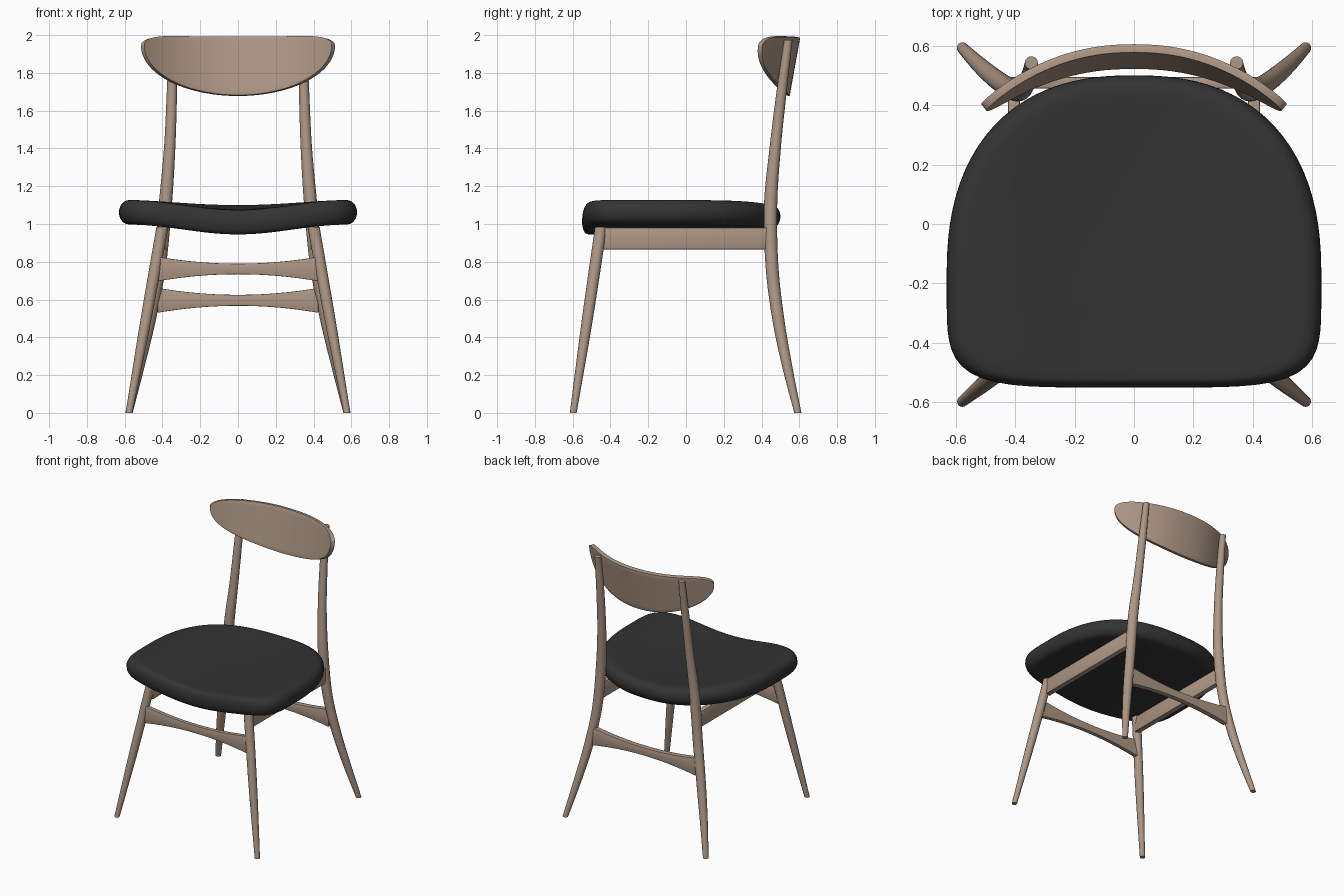
import bpy, bmesh, math
from mathutils import Vector

cube = bpy.data.objects.get("Cube")
if cube:
    bpy.data.objects.remove(cube, do_unlink=True)


def material(name, rgb):
    m = bpy.data.materials.new(name)
    m.use_nodes = True
    m.diffuse_color = (*rgb, 1)
    bsdf = m.node_tree.nodes["Principled BSDF"]
    bsdf.inputs["Base Color"].default_value = (*rgb, 1)
    bsdf.inputs["Roughness"].default_value = 0.6
    return m


wood = material("pale walnut wood", (0.42, 0.31, 0.235))
leather = material("black leather", (0.033, 0.033, 0.033))


def finish(bm, name, mat, thickness=0, bevel=0, angle=40):
    """Turn a bmesh into a smooth-shaded object with applied modifiers."""
    bmesh.ops.remove_doubles(bm, verts=bm.verts, dist=0.0005)
    bmesh.ops.recalc_face_normals(bm, faces=bm.faces)
    mesh = bpy.data.meshes.new(name)
    bm.to_mesh(mesh)
    bm.free()
    ob = bpy.data.objects.new(name, mesh)
    bpy.context.collection.objects.link(ob)
    mesh.materials.append(mat)
    bpy.ops.object.select_all(action="DESELECT")
    ob.select_set(True)
    bpy.context.view_layer.objects.active = ob
    if thickness:
        mod = ob.modifiers.new("thickness", "SOLIDIFY")
        mod.thickness = thickness
        mod.offset = 0
        bpy.ops.object.modifier_apply(modifier=mod.name)
    if bevel:
        mod = ob.modifiers.new("soft edges", "BEVEL")
        mod.width = bevel
        mod.segments = 2
        bpy.ops.object.modifier_apply(modifier=mod.name)
    bpy.ops.object.shade_smooth_by_angle(angle=math.radians(angle))
    return ob


def loft(bm, rings):
    """Skin closed rings of points and cap both ends."""
    loops = [[bm.verts.new(p) for p in ring] for ring in rings]
    n = len(loops[0])
    for a, b in zip(loops, loops[1:]):
        for i in range(n):
            j = (i + 1) % n
            bm.faces.new((a[i], a[j], b[j], b[i]))
    bm.faces.new(loops[0][::-1])
    bm.faces.new(loops[-1])


def spline(points, steps=8):
    """Catmull-Rom samples through (x, y, z, radius) points."""
    pts = [Vector(p) for p in points]
    pts = [2 * pts[0] - pts[1]] + pts + [2 * pts[-1] - pts[-2]]
    out = []
    for a, b, c, d in zip(pts, pts[1:], pts[2:], pts[3:]):
        for k in range(steps):
            t = k / steps
            out.append(0.5 * (2 * b + (c - a) * t + (2 * a - 5 * b + 4 * c - d) * t * t
                              + (3 * b - a - 3 * c + d) * t ** 3))
    return out + [pts[-2]]


def turned_leg(name, points, side):
    bm = bmesh.new()
    turn = [math.tau * i / 20 for i in range(20)]
    loft(bm, [[(side * x + r * math.cos(a), y + r * math.sin(a), z) for a in turn]
              for x, y, z, r in spline(points)])
    finish(bm, name, wood)


def panel(name, half, top, bottom, depth, thickness, cols=48, rows=10):
    """Upright board between two edge curves, bent by depth(x, z)."""
    bm = bmesh.new()
    grid = []
    for i in range(cols + 1):
        x = half * math.sin(math.pi * (i / cols - 0.5))
        lo, hi = bottom(x), top(x)
        zs = [lo + (hi - lo) * j / rows for j in range(rows + 1)]
        grid.append([bm.verts.new((x, depth(x, z), z)) for z in zs])
    for a, b in zip(grid, grid[1:]):
        for j in range(rows):
            bm.faces.new((a[j], b[j], b[j + 1], a[j + 1]))
    finish(bm, name, wood, thickness, 0.003)


# Legs and side rails
front_path = [(0.577, -0.597, 0, 0.018), (0.488, -0.523, 0.49, 0.029), (0.4, -0.45, 0.985, 0.032)]
back_path = [(0.577, 0.592, 0, 0.019), (0.52, 0.535, 0.25, 0.027), (0.465, 0.488, 0.5, 0.032),
             (0.415, 0.455, 0.78, 0.034), (0.385, 0.448, 1.1, 0.035), (0.362, 0.472, 1.4, 0.03),
             (0.35, 0.506, 1.7, 0.027), (0.345, 0.542, 1.975, 0.022)]
for label, side in (("left", 1), ("right", -1)):
    turned_leg("front_leg_" + label, front_path, side)
    turned_leg("back_leg_" + label, back_path, side)
    bm = bmesh.new()
    bmesh.ops.create_cube(bm, size=1)
    for v in bm.verts:
        v.co = (side * 0.403 + v.co.x * 0.04, v.co.y * 0.9 - 0.003, 0.923 + v.co.z * 0.116)
    finish(bm, "side_rail_" + label, wood, bevel=0.005)

# Waisted stretchers
for name, z, y, thick in (("front_stretcher", 0.762, -0.484, 0.03),
                          ("back_stretcher", 0.597, 0.475, 0.038)):
    shift = 0.0 if y < 0 else -0.002
    panel(name, 0.425,
          lambda x: z + 0.028 + 0.036 * (x / 0.42) ** 2,
          lambda x: z - 0.028 + shift - 0.036 * (x / 0.42) ** 2,
          lambda x, h: y, thick, cols=24, rows=2)

# Curved backrest
HALF = 0.505
panel("backrest", HALF,
      lambda x: 1.945 + 0.05 * max(0, 1 - abs(x / HALF) ** 9) ** 0.5 * (0.88 + 0.2 * (x / HALF) ** 2),
      lambda x: 1.945 - 0.265 * max(0, 1 - (x / HALF) ** 2) ** 0.5,
      lambda x, z: 0.591 - 0.19 * abs(x / HALF) ** 2.2 - 0.18 * (1.99 - z),
      0.028)


# Padded saddle seat
def outline(a):
    c, s = math.cos(a), math.sin(a)
    n = 2.4 if s > 0 else 5
    r = (abs(c) ** n + abs(s) ** n) ** (-1 / n)
    return 0.63 * c * r, (0.68 if s > 0 else 0.37) * s * r


def seat_point(a, scale, h):
    x, y = outline(a)
    x, y = x * scale, y * scale - 0.18
    saddle = math.sin(math.pi / 2 * min(1, abs(x) / 0.58)) ** 2
    back = max(0, min(1, (y + 0.2) / 0.7)) ** 2
    return x, y, 1.01 + h + 0.052 * saddle + 0.03 * back * (1 - saddle)


inner = [0.02, 0.2, 0.4, 0.6, 0.76, 0.86]
edge = [(0.9 + 0.1 * math.cos(t) ** 0.8, 0.065 * math.sin(t))
        for t in [math.radians(d) for d in range(-84, 85, 14)]]
profile = [(s, -0.065) for s in inner] + edge + [(s, 0.065) for s in inner[::-1]]
bm = bmesh.new()
loft(bm, [[seat_point(math.tau * i / 96, s, h) for i in range(96)] for s, h in profile])
finish(bm, "seat", leather, angle=60)
